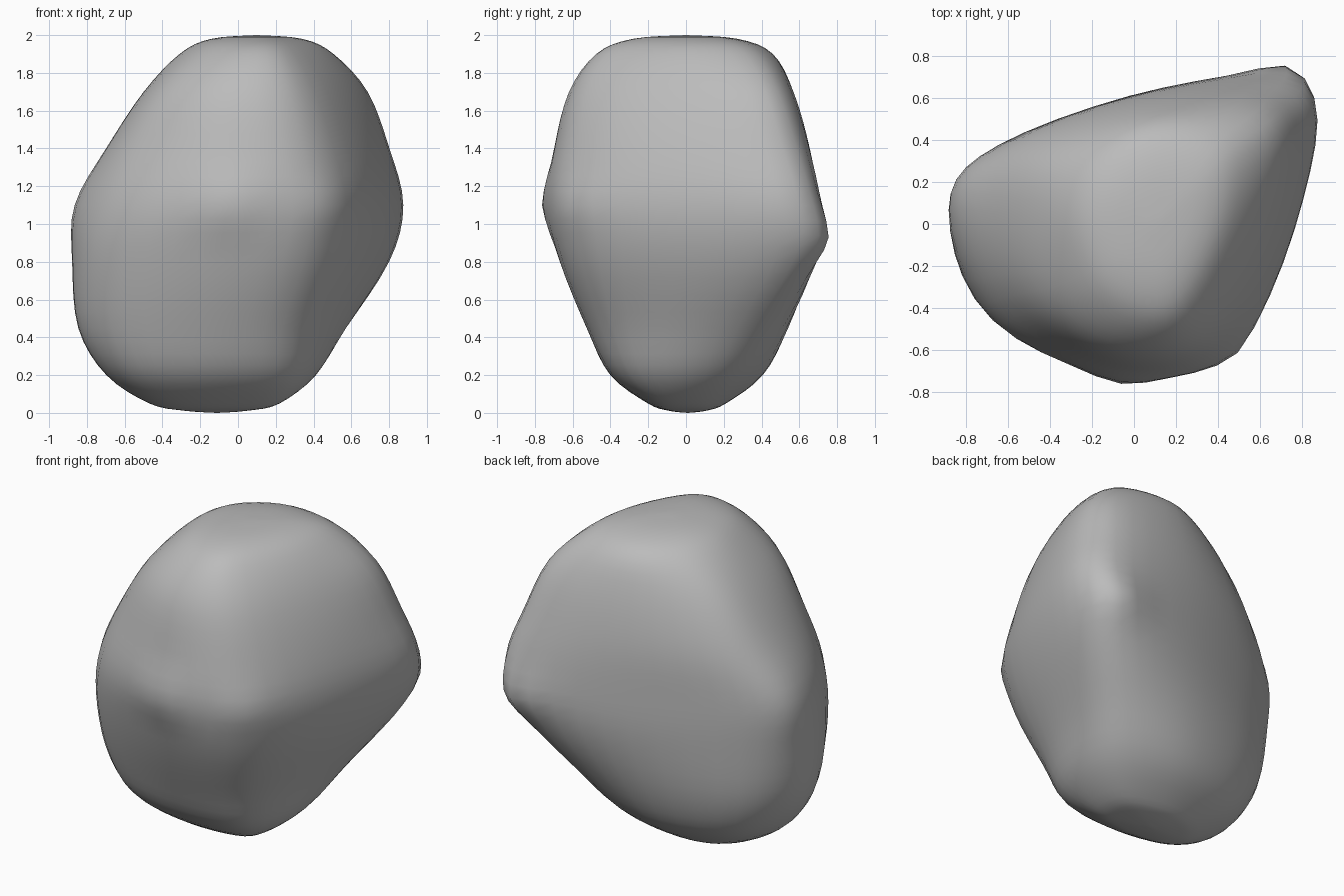
import bpy
import bmesh
from mathutils import Vector

cube = bpy.data.objects.get("Cube")
if cube:
    bpy.data.objects.remove(cube, do_unlink=True)

# Cross-sections, each listed: west, southwest, south, southeast, east, northeast, north, northwest
SECTIONS = {
    0.05: [(-.47, -.02), (-.37, -.15), (-.12, -.2), (.16, -.16), (.22, -.01), (.15, .14), (-.1, .21), (-.35, .15)],
    0.2: [(-.7, -.02), (-.56, -.29), (-.15, -.4), (.26, -.34), (.41, -.03), (.34, .28), (-.04, .41), (-.52, .28)],
    0.45: [(-.85, 0), (-.67, -.36), (-.15, -.52), (.31, -.45), (.54, -.02), (.52, .43), (.04, .54), (-.62, .35)],
    0.8: [(-.88, .05), (-.7, -.43), (-.1, -.66), (.44, -.56), (.74, .09), (.75, .64), (.13, .64), (-.65, .37)],
    1.1: [(-.87, .08), (-.64, -.48), (-.06, -.73), (.49, -.6), (.81, .12), (.82, .67), (.14, .65), (-.64, .38)],
    1.4: [(-.7, .06), (-.55, -.43), (-.07, -.69), (.43, -.58), (.74, .05), (.75, .59), (.14, .63), (-.53, .4)],
    1.7: [(-.5, .04), (-.4, -.39), (-.06, -.61), (.34, -.53), (.62, .02), (.65, .49), (.12, .56), (-.38, .36)],
    1.9: [(-.31, .03), (-.22, -.3), (0, -.46), (.25, -.42), (.47, 0), (.47, .37), (.1, .46), (-.21, .3)],
}
# Tip and reach of each raised knob
KNOBS = [((.73, .775, .93), .22), ((-.06, -.775, 1.1), .24), ((.5, -.63, 1.1), .18)]
AROUND_STEPS = 5
UPWARD_STEPS = 4


def spline(a, b, c, d, t):
    """Smooth curve from b to c, guided by the neighbours a and d."""
    return 0.5 * (2 * b + (c - a) * t + (2 * a - 5 * b + 4 * c - d) * t ** 2
                  + (3 * b - a - 3 * c + d) * t ** 3)


def smooth_ring(points):
    """Closed smooth outline through the corner points."""
    count = len(points)
    return [spline(points[i - 1], points[i], points[(i + 1) % count],
                   points[(i + 2) % count], step / AROUND_STEPS)
            for i in range(count) for step in range(AROUND_STEPS)]


def cap_ring(ring, centre, height, scale):
    """Shrink a ring towards the rounded top or bottom."""
    flat = [Vector((p.x, p.y, height)) for p in ring]
    middle = Vector((centre[0], centre[1], height))
    return [middle.lerp(p, scale) for p in flat]


def smooth_levels(levels):
    """Add rings between the levels along smooth upright curves."""
    last = len(levels) - 1
    result = []
    for i in range(last):
        picks = [levels[max(0, min(last, k))] for k in range(i - 1, i + 3)]
        for step in range(UPWARD_STEPS):
            result.append([spline(*quad, step / UPWARD_STEPS) for quad in zip(*picks)])
    result.append(levels[last])
    return result


def raise_knob(bm, tip, reach):
    """Pull the nearest surface point out to the tip, with its surroundings."""
    tip = Vector(tip)
    base = min((v.co.copy() for v in bm.verts), key=lambda co: (co - tip).length)
    for vert in bm.verts:
        weight = max(0, 1 - (vert.co - base).length / reach)
        vert.co += (tip - base) * weight


def build_rock(name, material):
    rings = [smooth_ring([Vector((x, y, z)) for x, y in outline])
             for z, outline in SECTIONS.items()]
    low, high = (-.11, .01), (.1, 0)
    bottom = [cap_ring(rings[0], low, 0, 0), cap_ring(rings[0], low, .012, .5)]
    top = [cap_ring(rings[-1], high, 1.98, .6), cap_ring(rings[-1], high, 2, 0)]
    rings = smooth_levels(bottom + rings + top)

    # Skin the rings with quads
    bm = bmesh.new()
    grid = [[bm.verts.new(p) for p in ring] for ring in rings]
    for lower, upper in zip(grid, grid[1:]):
        for i in range(len(lower)):
            bm.faces.new((lower[i - 1], lower[i], upper[i], upper[i - 1]))
    bmesh.ops.remove_doubles(bm, verts=bm.verts, dist=0.0005)

    for tip, reach in KNOBS:
        raise_knob(bm, tip, reach)

    # Even out the surface a little
    for _ in range(2):
        bmesh.ops.smooth_vert(bm, verts=bm.verts, factor=0.3,
                              use_axis_x=True, use_axis_y=True, use_axis_z=False)

    bmesh.ops.recalc_face_normals(bm, faces=bm.faces)
    for face in bm.faces:
        face.smooth = True
    mesh = bpy.data.meshes.new(name)
    bm.to_mesh(mesh)
    bm.free()
    mesh.materials.append(material)
    rock = bpy.data.objects.new(name, mesh)
    bpy.context.collection.objects.link(rock)


# Plain stone colour
stone = bpy.data.materials.new("stone_grey")
stone.use_nodes = True
colour = (.5, .5, .5, 1)
stone.diffuse_color = colour
stone.node_tree.nodes["Principled BSDF"].inputs["Base Color"].default_value = colour

build_rock("rock", stone)
